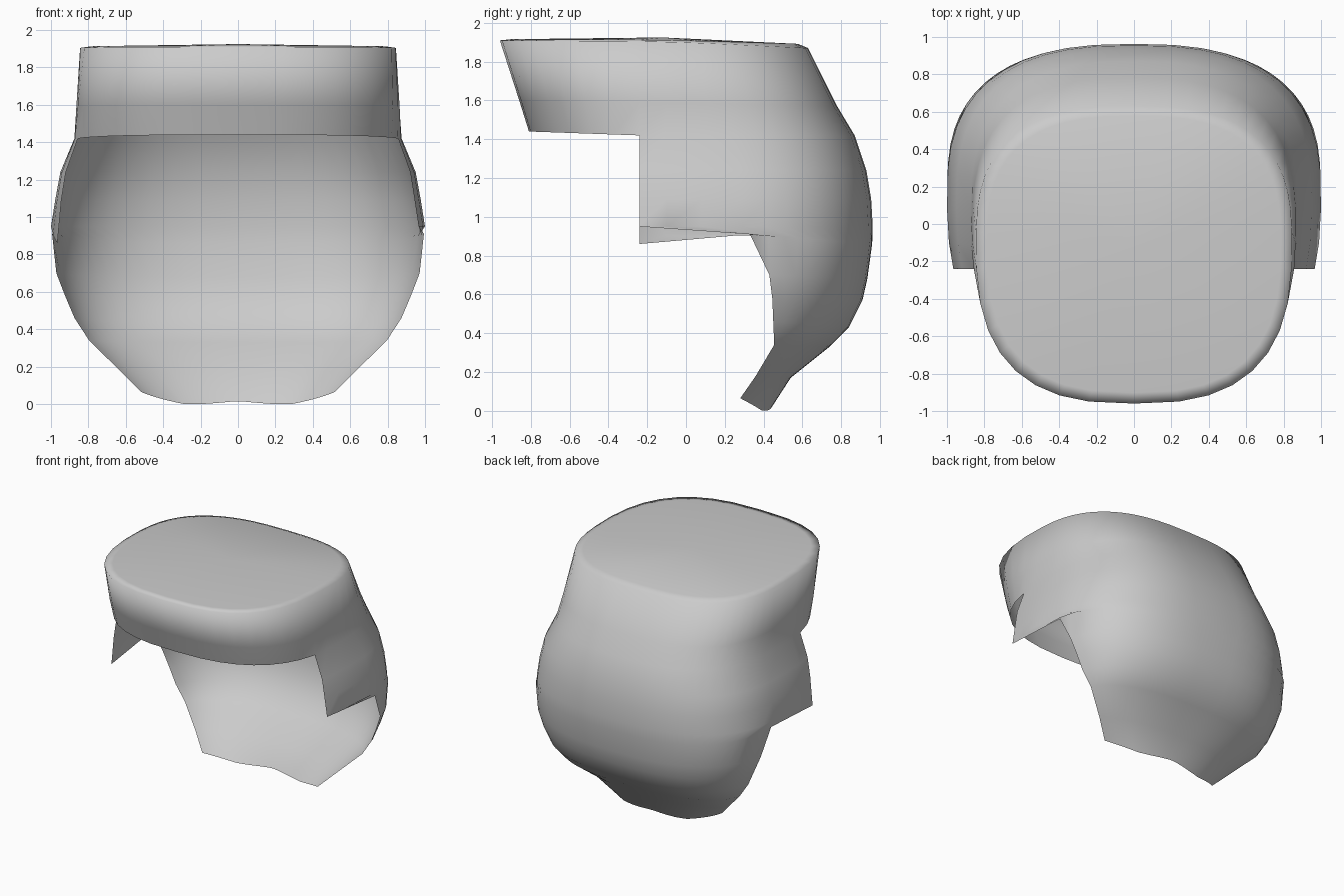
import bpy, bmesh
from math import sin, cos, acos, pi, copysign

if "Cube" in bpy.data.objects:
    bpy.data.objects.remove(bpy.data.objects["Cube"])

# cross-sections: half width, centre y, front y, back y, cut y, z at back, z at cut edge, roundness
ROWS = [
    (0.845, -0.10, -0.96, 0.63, -0.24, 1.87, 1.905, 2.7),
    (0.865, -0.02, -0.86, 0.78, -0.24, 1.57, 1.59, 2.7),
    (0.875, 0.05, -0.81, 0.87, -0.24, 1.42, 1.42, 2.65),
    (0.950, 0.12, -0.84, 0.93, -0.24, 1.24, 1.24, 2.6),
    (0.978, 0.15, -0.85, 0.955, -0.24, 1.09, 1.09, 2.6),
    (1.000, 0.15, -0.85, 0.963, -0.24, 0.95, 0.95, 2.6),
    (0.998, 0.20, -0.80, 0.96, 0.33, 0.86, 0.91, 2.6),
    (0.990, 0.20, -0.80, 0.935, 0.43, 0.68, 0.70, 2.6),
    (0.945, 0.22, -0.80, 0.91, 0.445, 0.57, 0.58, 2.6),
    (0.895, 0.25, -0.80, 0.84, 0.45, 0.43, 0.46, 2.6),
    (0.830, 0.25, -0.80, 0.74, 0.455, 0.33, 0.34, 2.6),
    (0.670, 0.25, -0.80, 0.54, 0.36, 0.17, 0.18, 2.2),
    (0.570, 0.20, -0.80, 0.44, 0.28, 0.015, 0.065, 1.7),
]
NB, NF = 28, 16


def section(row, a):
    w, cy, yf, yb, n = *row[:4], row[7]
    s, c = sin(a), cos(a)
    x = w * copysign(abs(s) ** (2 / n), s)
    d = (yb - cy) if c > 0 else (cy - yf)
    return x, cy + d * copysign(abs(c) ** (2 / n), c)


def cut_angle(row):
    w, cy, yf, yb, ye, n = *row[:5], row[7]
    if ye > cy:
        return acos(((ye - cy) / (yb - cy)) ** (n / 2))
    return acos(-((cy - ye) / (cy - yf)) ** (n / 2))


def strip(bm, rings):
    for r, q in zip(rings, rings[1:]):
        for i in range(len(r) - 1):
            bm.faces.new((r[i], q[i], q[i + 1], r[i + 1]))


bm = bmesh.new()

# back and side sheet, plus the front band of the upper rows
back, front = [], []
for k, row in enumerate(ROWS):
    am = cut_angle(row)
    ring = []
    for i in range(NB + 1):
        t = 2 * i / NB - 1
        x, y = section(row, t * am)
        z = row[5] + (row[6] - row[5]) * t * t
        if k == len(ROWS) - 1:                 # wavy neck hem
            z -= 0.03 * max(0, 1 - abs(abs(x) - 0.27) / 0.25)
            z = max(z, 0)
        if k == 5 and x < 0 and y < 0.05:      # longer left side lock
            z -= 0.09 * (0.05 - y) / 0.29
        ring.append(bm.verts.new((x, y, z)))
    back.append(ring)
    if k < 3:
        ring = []
        for i in range(NF + 1):
            t = i / NF
            x, y = section(row, am + (2 * pi - 2 * am) * t)
            mid = (1.91, 1.60, 1.44)[k]
            z = row[6] + (mid - row[6]) * (1 - (2 * t - 1) ** 2)
            ring.append(bm.verts.new((x, y, z)))
        front.append(ring)
strip(bm, back)
strip(bm, front)

# slightly domed crown
rim = back[0] + front[0][1:-1]
inner = [bm.verts.new((v.co.x * 0.93, -0.12 + (v.co.y + 0.12) * 0.93,
                       v.co.z + 0.4 * (1.925 - v.co.z))) for v in rim]
top = bm.verts.new((0, -0.12, 1.925))
for i in range(len(rim)):
    j = (i + 1) % len(rim)
    bm.faces.new((rim[i], rim[j], inner[j], inner[i]))
    bm.faces.new((inner[i], inner[j], top))

bmesh.ops.remove_doubles(bm, verts=bm.verts[:], dist=0.0005)
bmesh.ops.recalc_face_normals(bm, faces=bm.faces[:])
top_face = max(bm.faces, key=lambda f: f.calc_center_median().z)
if top_face.normal.z < 0:
    bmesh.ops.reverse_faces(bm, faces=bm.faces[:])
for f in bm.faces:
    f.smooth = True

mesh = bpy.data.meshes.new("hair_shell")
bm.to_mesh(mesh)
bm.free()
bpy.context.collection.objects.link(bpy.data.objects.new("hair_shell", mesh))
